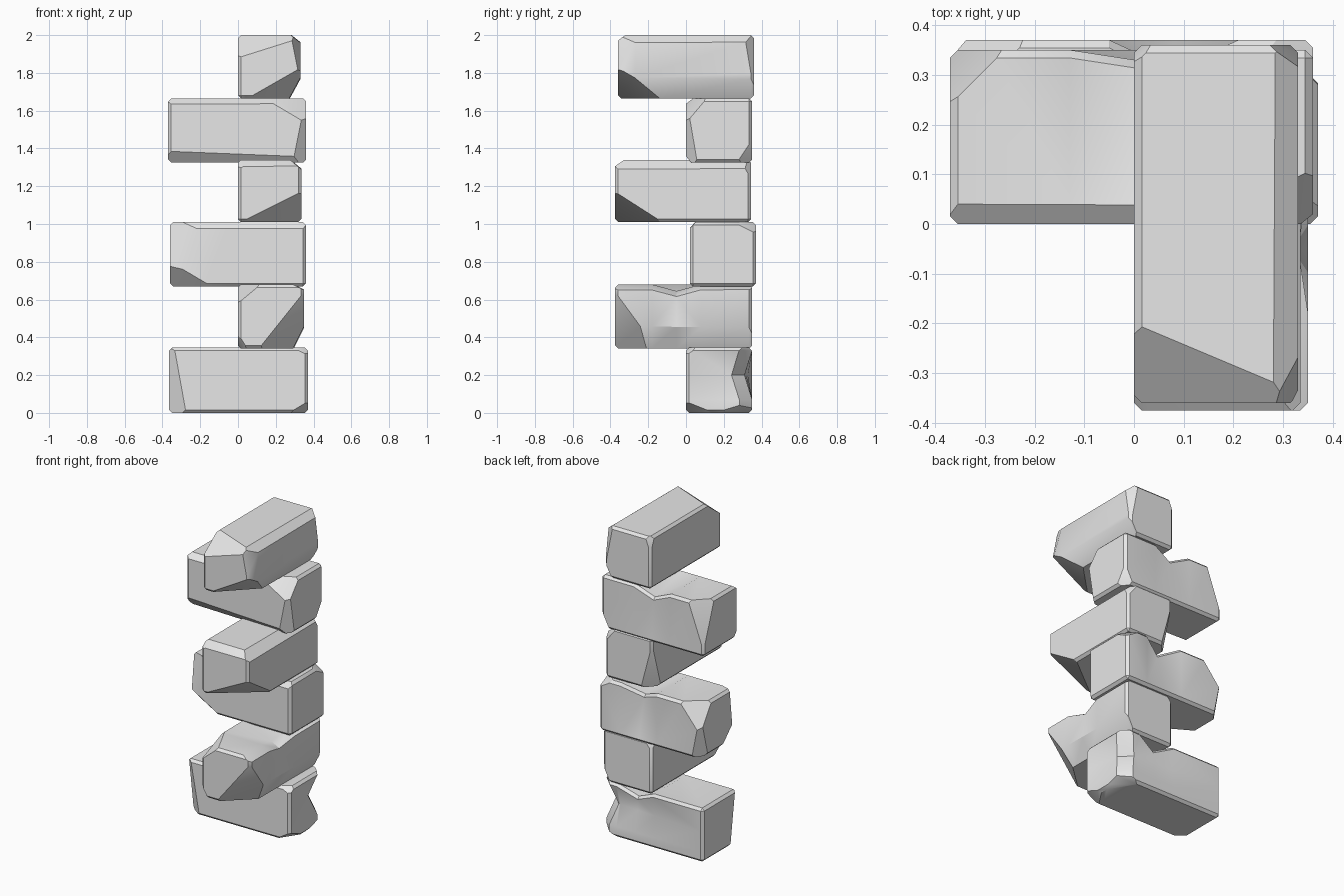
import bpy
import bmesh
from math import radians
from mathutils import Vector

cube = bpy.data.objects.get("Cube")
if cube:
    bpy.data.objects.remove(cube, do_unlink=True)

# One pale stone colour
stone_grey = bpy.data.materials.new("stone_grey")
stone_grey.use_nodes = True
stone_grey.diffuse_color = (0.8, 0.8, 0.8, 1)
stone_grey.node_tree.nodes["Principled BSDF"].inputs["Base Color"].default_value = (0.8, 0.8, 0.8, 1)

SIGN = {"-": -1, "+": 1}
LONG = 9  # reach of a cut that runs along a whole edge


def slice_mesh(bm, point, normal, remove):
    geom = bm.verts[:] + bm.edges[:] + bm.faces[:]
    bmesh.ops.bisect_plane(bm, geom=geom, dist=0.0005, plane_co=point,
                           plane_no=normal, clear_outer=remove)
    if remove:
        bmesh.ops.holes_fill(bm, edges=bm.edges[:], sides=0)


def stone(name, low, high, chops, dents=()):
    """Worn block: chops are (corner, reach along x, y, z); dents are (point, axis, push)."""
    low, high = Vector(low), Vector(high)
    bm = bmesh.new()
    bmesh.ops.create_cube(bm, size=1)
    for v in bm.verts:
        v.co = (low + high) / 2 + v.co * (high - low)
    bmesh.ops.bevel(bm, geom=bm.edges[:], offset=0.016, segments=1, affect="EDGES")

    # Slanted cuts across corners and edges
    for corner, *reach in chops:
        sign = [SIGN[c] for c in corner]
        tip = Vector([high[i] if sign[i] > 0 else low[i] for i in range(3)])
        normal = Vector([sign[i] / reach[i] for i in range(3)]).normalized()
        slice_mesh(bm, tip - Vector((sign[0] * reach[0], 0, 0)), normal, True)

    # Hollows worn into an edge
    for point, axis, push in dents:
        point = Vector(point)
        along = Vector([float(i == axis) for i in range(3)])
        for step in (-0.13, 0, 0.13):
            slice_mesh(bm, point + along * step, along, False)
        for v in bm.verts:
            if (v.co - point).length < 0.07:
                v.co += Vector(push)

    bmesh.ops.triangulate(bm, faces=bm.faces[:])
    bmesh.ops.recalc_face_normals(bm, faces=bm.faces[:])
    mesh = bpy.data.meshes.new(name)
    bm.to_mesh(mesh)
    bm.free()
    mesh.materials.append(stone_grey)
    for face in mesh.polygons:
        face.use_smooth = True
    mesh.set_sharp_from_angle(angle=radians(32))
    bpy.context.collection.objects.link(bpy.data.objects.new(name, mesh))


# Stones alternate: one along x, the next along y
stone("bottom_stone", (-0.365, 0, 0), (0.37, 0.35, 0.345),
      [("---", 0.09, 0.07, 0.5), ("+--", 0.1, 0.15, 0.06), ("++-", 0.12, 0.2, 0.06),
       ("+-+", 0.08, 0.06, 0.04), ("+++", 0.07, 0.07, LONG)],
      [((0.33, 0.31, 0.2), 2, (-0.04, -0.04, 0)),
       ((0.12, 0.35, 0.345), 0, (0, -0.03, -0.06))])

stone("second_stone", (0, -0.375, 0.34), (0.35, 0.35, 0.68),
      [("+--", 0.24, 0.22, 0.3), ("--+", 0.12, 0.25, 0.1), ("---", 0.05, 0.1, 0.08),
       ("+--", 0.06, LONG, 0.12), ("+-+", 0.06, LONG, 0.03), ("-++", 0.05, 0.05, 0.06)],
      [((0.34, -0.05, 0.67), 1, (-0.02, 0, -0.035))])

stone("third_stone", (-0.36, 0.02, 0.67), (0.36, 0.37, 1.01),
      [("---", 0.22, 0.13, 0.13), ("--+", 0.15, 0.05, 0.45), ("+-+", LONG, 0.03, 0.035),
       ("+++", 0.1, 0.12, 0.06), ("-++", 0.15, 0.12, 0.18), ("-+-", 0.06, 0.08, 0.3)],
      [((0.08, 0.37, 1.01), 0, (0, -0.06, -0.06))])

stone("fourth_stone", (0, -0.375, 1.01), (0.335, 0.345, 1.34),
      [("+--", 0.32, 0.25, 0.16), ("+-+", 0.06, LONG, 0.05), ("--+", 0.1, 0.06, 0.05),
       ("+++", 0.08, 0.06, 0.1), ("-+-", 0.08, 0.09, 0.3), ("--+", LONG, 0.05, 0.035)])

stone("fifth_stone", (-0.37, 0, 1.325), (0.36, 0.35, 1.665),
      [("+-+", 0.22, 0.11, 0.13), ("---", 1.5, 0.05, 0.06), ("-++", 0.11, 0.11, 0.3),
       ("+--", 0.07, 0.06, 0.35), ("--+", LONG, 0.04, 0.03), ("++-", 0.06, 0.08, 0.12)],
      [((0, 0.35, 1.66), 0, (0, -0.02, -0.06))])

stone("top_stone", (0, -0.36, 1.665), (0.33, 0.36, 2),
      [("--+", 0.38, 0.16, 0.12), ("+--", 0.28, 0.28, 0.16), ("+--", 0.06, LONG, 0.11),
       ("+-+", 0.05, 0.11, 0.25), ("+++", 0.06, 0.05, 0.3), ("+-+", 0.05, LONG, 0.04),
       ("-++", 0.04, 0.04, 0.1)])
